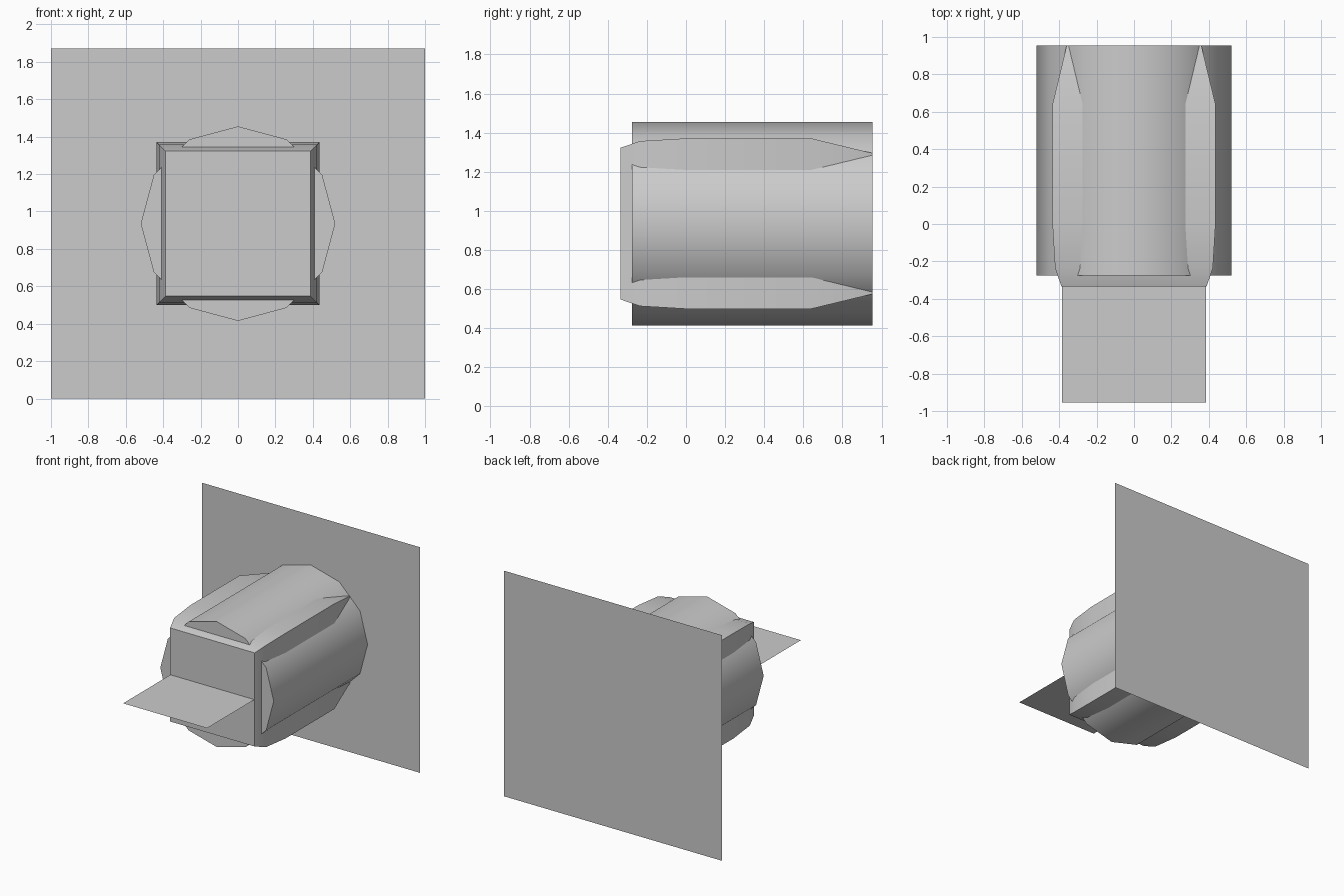
import bpy, bmesh, math

if "Cube" in bpy.data.objects:
    bpy.data.objects.remove(bpy.data.objects["Cube"])

CZ = 0.935     # height of the shared axis
BACK = 0.955   # depth of the back plate


def loft(name, sides, rings, phase, smooth=True):
    """Regular polygon lofted along y; rings are (y, corner radius)."""
    bm = bmesh.new()
    loops = []
    for y, r in rings:
        loops.append([bm.verts.new((r * math.cos(phase + i * math.tau / sides), y,
                                    CZ + r * math.sin(phase + i * math.tau / sides)))
                      for i in range(sides)])
    for a, b in zip(loops, loops[1:]):
        for i in range(sides):
            j = (i + 1) % sides
            bm.faces.new((a[i], a[j], b[j], b[i]))
    bm.faces.new(loops[0])
    bm.faces.new(loops[-1])
    bmesh.ops.recalc_face_normals(bm, faces=bm.faces)
    me = bpy.data.meshes.new(name)
    bm.to_mesh(me)
    bm.free()
    ob = bpy.data.objects.new(name, me)
    bpy.context.collection.objects.link(ob)
    bpy.ops.object.select_all(action='DESELECT')
    ob.select_set(True)
    bpy.context.view_layer.objects.active = ob
    bpy.ops.object.shade_smooth_by_angle(angle=math.radians(40))
    return ob


def sheet(name, corners):
    """Single flat quad."""
    me = bpy.data.meshes.new(name)
    me.from_pydata(corners, [], [(0, 1, 2, 3)])
    ob = bpy.data.objects.new(name, me)
    bpy.context.collection.objects.link(ob)
    return ob


# square body, tapered at both ends
profile = [(-0.335, 0.388), (-0.235, 0.422), (0.0, 0.436), (0.64, 0.436), (BACK, 0.36)]
loft("square_body", 4, [(y, h * math.sqrt(2)) for y, h in profile], math.pi / 4)

# twelve-sided barrel passing through the body
loft("barrel", 12, [(-0.275, 0.52), (BACK, 0.52)], 0)

# upright back plate
sheet("back_plate", [(-1, BACK, 0), (1, BACK, 0), (1, BACK, 1.87), (-1, BACK, 1.87)])

# flat tongue out of the front face
sheet("front_tongue", [(-0.385, -BACK, CZ), (0.385, -BACK, CZ),
                       (0.385, -0.335, CZ), (-0.385, -0.335, CZ)])
